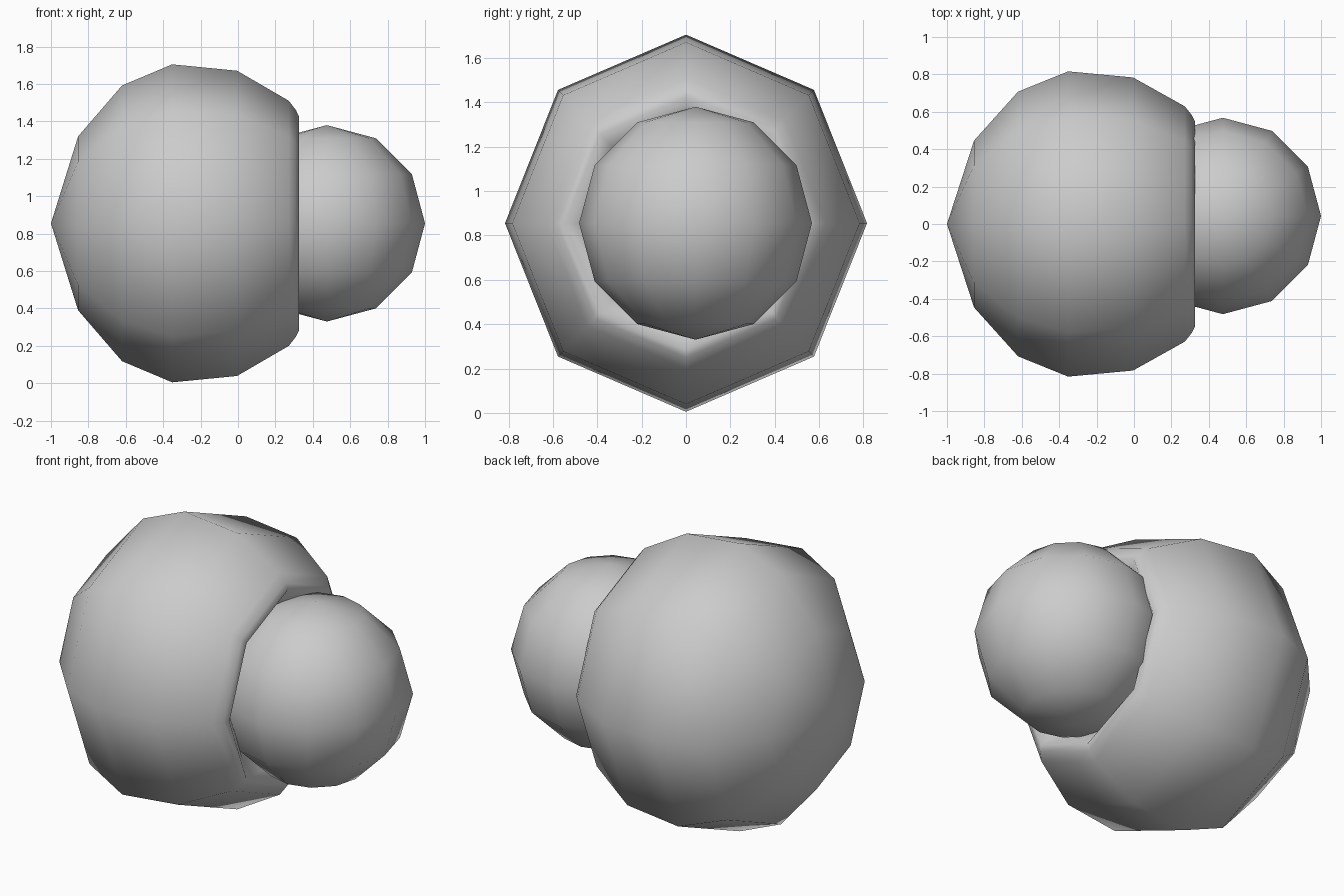
import bpy, bmesh, math

if "Cube" in bpy.data.objects:
    bpy.data.objects.remove(bpy.data.objects["Cube"])

CZ = 0.855


def finish(bm, name):
    bmesh.ops.recalc_face_normals(bm, faces=bm.faces)
    for f in bm.faces:
        f.smooth = True
    me = bpy.data.meshes.new(name)
    bm.to_mesh(me)
    bm.free()
    ob = bpy.data.objects.new(name, me)
    bpy.context.collection.objects.link(ob)
    return ob


def lathe_x(name, profile, sides, y_scale):
    """Turn an (x, radius) profile around the x axis, flattened in y."""
    bm = bmesh.new()
    rings = []
    for x, r in profile:
        n = sides if r > 0 else 1
        rings.append([bm.verts.new((x, y_scale * r * math.cos(math.tau * i / sides),
                                    CZ + r * math.sin(math.tau * i / sides)))
                      for i in range(n)])
    for a, b in zip(rings, rings[1:]):
        for i in range(sides):
            j = (i + 1) % sides
            quad = [a[i % len(a)], a[j % len(a)], b[j % len(b)], b[i % len(b)]]
            bm.faces.new(list(dict.fromkeys(quad)))
    return finish(bm, name)


# Large rounded body with a socket sunk into its right end
lathe_x("body", [(-1.0, 0), (-0.855, 0.465), (-0.62, 0.737), (-0.352, 0.85),
                 (-0.005, 0.816), (0.272, 0.655), (0.31, 0.605), (0.327, 0.57),
                 (0.25, 0.465), (0.02, 0.26), (-0.05, 0)], 8, 0.96)

# Small ball seated in the socket
bm = bmesh.new()
bmesh.ops.create_uvsphere(bm, u_segments=12, v_segments=6, radius=0.525)
bmesh.ops.translate(bm, verts=bm.verts, vec=(0.475, 0.043, CZ))
finish(bm, "ball")
